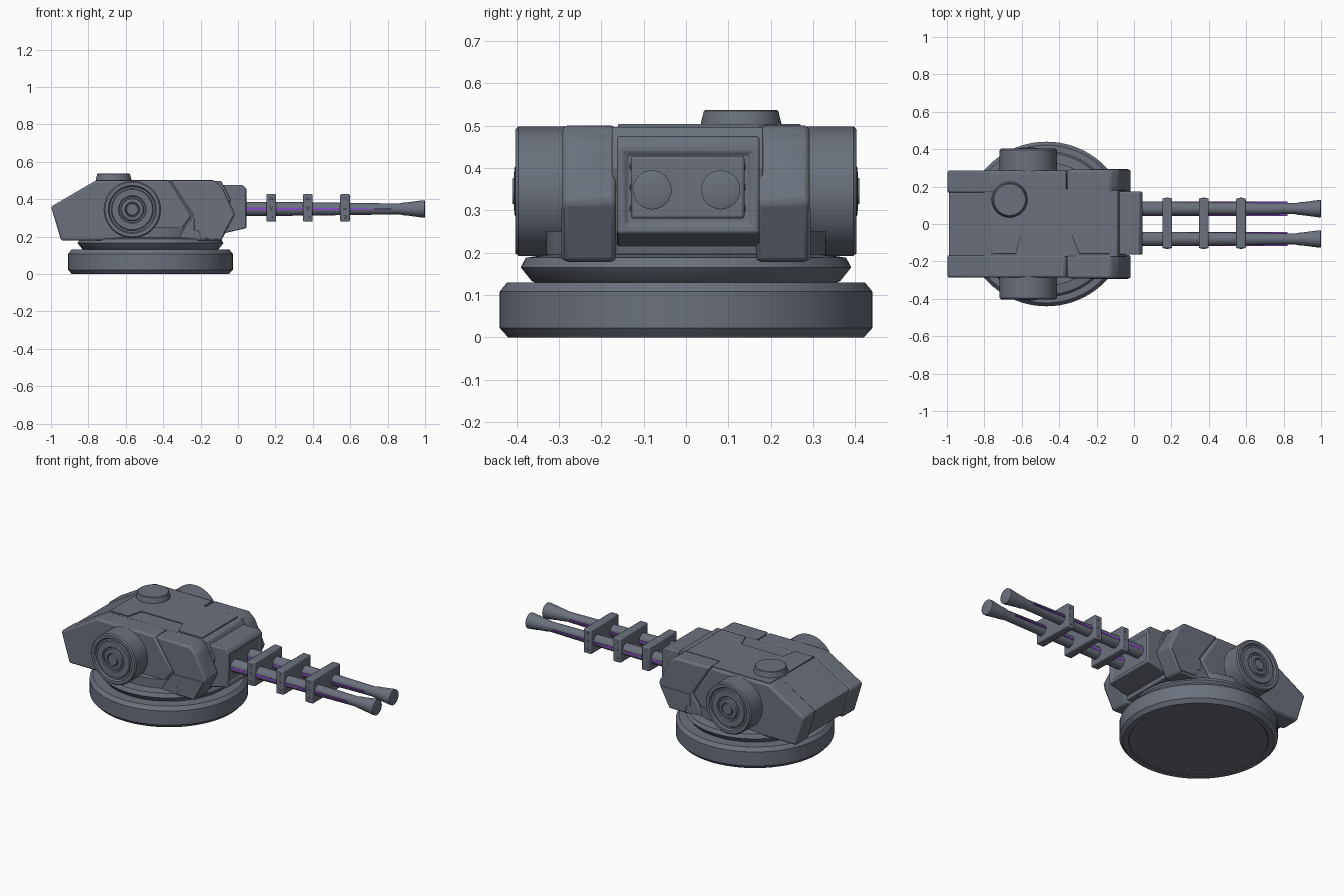
import bpy, bmesh, math
from mathutils import Matrix, Vector

if "Cube" in bpy.data.objects:
    bpy.data.objects.remove(bpy.data.objects["Cube"])


def material(name, col):
    m = bpy.data.materials.new(name)
    m.diffuse_color = (*col, 1)
    m.use_nodes = True
    m.node_tree.nodes["Principled BSDF"].inputs["Base Color"].default_value = m.diffuse_color
    return m


STEEL = material("gunmetal grey", (0.145, 0.165, 0.205))
PURPLE = material("glow purple", (0.27, 0.07, 0.62))


def finish(bm, name, mat=STEEL, bevel=0.0, segments=2, angle=30):
    bmesh.ops.recalc_face_normals(bm, faces=bm.faces)
    me = bpy.data.meshes.new(name)
    bm.to_mesh(me)
    bm.free()
    ob = bpy.data.objects.new(name, me)
    bpy.context.collection.objects.link(ob)
    me.materials.append(mat)
    if bevel:
        mod = ob.modifiers.new("bevel", 'BEVEL')
        mod.width = bevel
        mod.segments = segments
        mod.limit_method = 'ANGLE'
        mod.angle_limit = math.radians(20)
    bpy.ops.object.select_all(action='DESELECT')
    ob.select_set(True)
    bpy.context.view_layer.objects.active = ob
    bpy.ops.object.shade_smooth_by_angle(angle=math.radians(angle))
    return ob


def extrude_profile(points, move):
    """Solid from a planar outline swept along a vector."""
    bm = bmesh.new()
    f = bm.faces.new([bm.verts.new(p) for p in points])
    r = bmesh.ops.extrude_face_region(bm, geom=[f])
    verts = [v for v in r["geom"] if isinstance(v, bmesh.types.BMVert)]
    bmesh.ops.translate(bm, verts=verts, vec=move)
    bmesh.ops.recalc_face_normals(bm, faces=bm.faces)
    return bm


def side_prism(name, xz, y0, y1, bevel=0.0, mat=STEEL):
    bm = extrude_profile([(x, y0, z) for x, z in xz], (0, y1 - y0, 0))
    return finish(bm, name, mat, bevel)


def box(name, lo, hi, bevel=0.0, mat=STEEL):
    return side_prism(name, [(lo[0], lo[2]), (hi[0], lo[2]), (hi[0], hi[2]), (lo[0], hi[2])],
                      lo[1], hi[1], bevel, mat)


def lathe(name, profile, centre, axis, n=64):
    """Closed solid of revolution; profile is (radius, distance along axis)."""
    bm = bmesh.new()
    rings = []
    for r, h in profile:
        rings.append([bm.verts.new((r * math.cos(2 * math.pi * i / n),
                                    r * math.sin(2 * math.pi * i / n), h)) for i in range(n)])
    for a, b in zip(rings, rings[1:]):
        for i in range(n):
            j = (i + 1) % n
            bm.faces.new((a[i], a[j], b[j], b[i]))
    bm.faces.new(rings[0])
    bm.faces.new(rings[-1])
    rot = Vector((0, 0, 1)).rotation_difference(Vector(axis)).to_matrix().to_4x4()
    bmesh.ops.transform(bm, matrix=Matrix.Translation(centre) @ rot, verts=bm.verts)
    return finish(bm, name)


# Round base with shallow recessed underside, and the turning ring above it
CX = -0.468
lathe("base", [(0.385, 0.004), (0.39, 0.0), (0.42, 0.0), (0.44, 0.022), (0.44, 0.108),
               (0.422, 0.13), (0.30, 0.13)], (CX, 0, 0), (0, 0, 1), 80)
lathe("turning_ring", [(0.34, 0.12), (0.365, 0.134), (0.39, 0.165), (0.378, 0.188), (0.33, 0.195),
                       (0.33, 0.25)], (CX, 0, 0), (0, 0, 1), 80)

# Central hull
side_prism("hull_core", [(-0.99, 0.36), (-0.76, 0.497), (-0.09, 0.497), (-0.04, 0.40),
                         (-0.09, 0.195), (-0.94, 0.195)], -0.175, 0.182, 0.004)

# Side armour: rear block and chevron front block on each side, dark gap between
for side, tag in ((-1, "near"), (1, "far")):
    yi, yo = 0.165 * side, 0.287 * side
    side_prism("rear_armour_" + tag,
               [(-1.0, 0.36), (-0.76, 0.50), (-0.368, 0.50), (-0.245, 0.31),
                (-0.345, 0.178), (-0.945, 0.178)], yi, yo, 0.012)
    side_prism("front_armour_" + tag,
               [(-0.362, 0.50), (-0.125, 0.50), (-0.085, 0.465), (-0.015, 0.32),
                (-0.09, 0.178), (-0.335, 0.178), (-0.237, 0.31)], yi, yo + 0.004 * side, 0.012)
    # lower cheek plate
    side_prism("cheek_plate_" + tag,
               [(-0.235, 0.305), (-0.03, 0.305), (-0.093, 0.184), (-0.20, 0.19), (-0.21, 0.23), (-0.235, 0.235)],
               yo - 0.01 * side, yo + 0.007 * side, 0.002)
    # side drum with concentric rings and hub
    lathe("side_drum_" + tag,
          [(0.153, 0.0), (0.153, 0.135), (0.146, 0.143), (0.128, 0.143), (0.122, 0.132),
           (0.112, 0.132), (0.108, 0.140), (0.074, 0.140), (0.070, 0.133), (0.062, 0.133),
           (0.058, 0.144), (0.040, 0.146), (0.037, 0.140), (0.033, 0.140), (0.030, 0.150), (0.008, 0.150)],
          (-0.565, 0.26 * side, 0.345), (0, side, 0))

# Raised roof plate with trapezoid tab
roof = [(-0.755, -0.16), (-0.632, -0.16), (-0.608, -0.065), (-0.33, -0.065), (-0.292, -0.16),
        (-0.13, -0.16), (-0.13, 0.188), (-0.362, 0.188), (-0.362, 0.27), (-0.755, 0.27)]
finish(extrude_profile([(x, y, 0.49) for x, y in roof], (0, 0, 0.0135)), "roof_plate", STEEL, 0.002)

# Roof hatch
lathe("roof_hatch", [(0.097, 0.49), (0.095, 0.505), (0.088, 0.534), (0.084, 0.537), (0.02, 0.537)],
      (-0.665, 0.13, 0), (0, 0, 1))

# Gun mantlet with recessed front panel
bm = extrude_profile([(x, -0.163, z) for x, z in
                      [(-0.15, 0.20), (0.0, 0.235), (0.045, 0.245), (0.045, 0.455), (0.028, 0.475), (-0.15, 0.475)]],
                     (0, 0.336, 0))
front = [f for f in bm.faces if f.normal.x > 0.9 and f.calc_center_median().x > 0.03]
bmesh.ops.inset_region(bm, faces=front, thickness=0.028, depth=0)
bmesh.ops.inset_region(bm, faces=front, thickness=0.003, depth=-0.012)
finish(bm, "gun_mantlet", STEEL, 0.006)

# Twin barrels with flared muzzles and glowing side strips
BZ = 0.348
for y, tag in ((-0.080, "near"), (0.082, "far")):
    lathe("barrel_" + tag,
          [(0.038, 0.0), (0.038, 0.15), (0.034, 0.50), (0.029, 0.86), (0.034, 0.885),
           (0.036, 0.91), (0.046, 0.985), (0.046, 0.998), (0.042, 1.0), (0.01, 1.0)],
          (0, y, BZ), (1, 0, 0), 32)
    side_prism("glow_strip_" + tag,
               [(0.04, BZ - 0.007), (0.82, BZ - 0.003), (0.82, BZ + 0.003), (0.04, BZ + 0.007)],
               y - 0.0385, y + 0.0385, 0, PURPLE)

# Barrel clamps with small side bolts
for i, x in enumerate((0.178, 0.373, 0.572)):
    box(f"barrel_clamp_{i}", (x - 0.026, -0.13, 0.28), (x + 0.026, 0.138, 0.428), 0.007)
    for z in (0.305, 0.354, 0.403):
        for y, s in ((-0.128, -1), (0.136, 1)):
            lathe(f"clamp_bolt_{i}", [(0.009, 0.0), (0.008, 0.004), (0.002, 0.005)], (x, y, z), (0, s, 0), 10)
